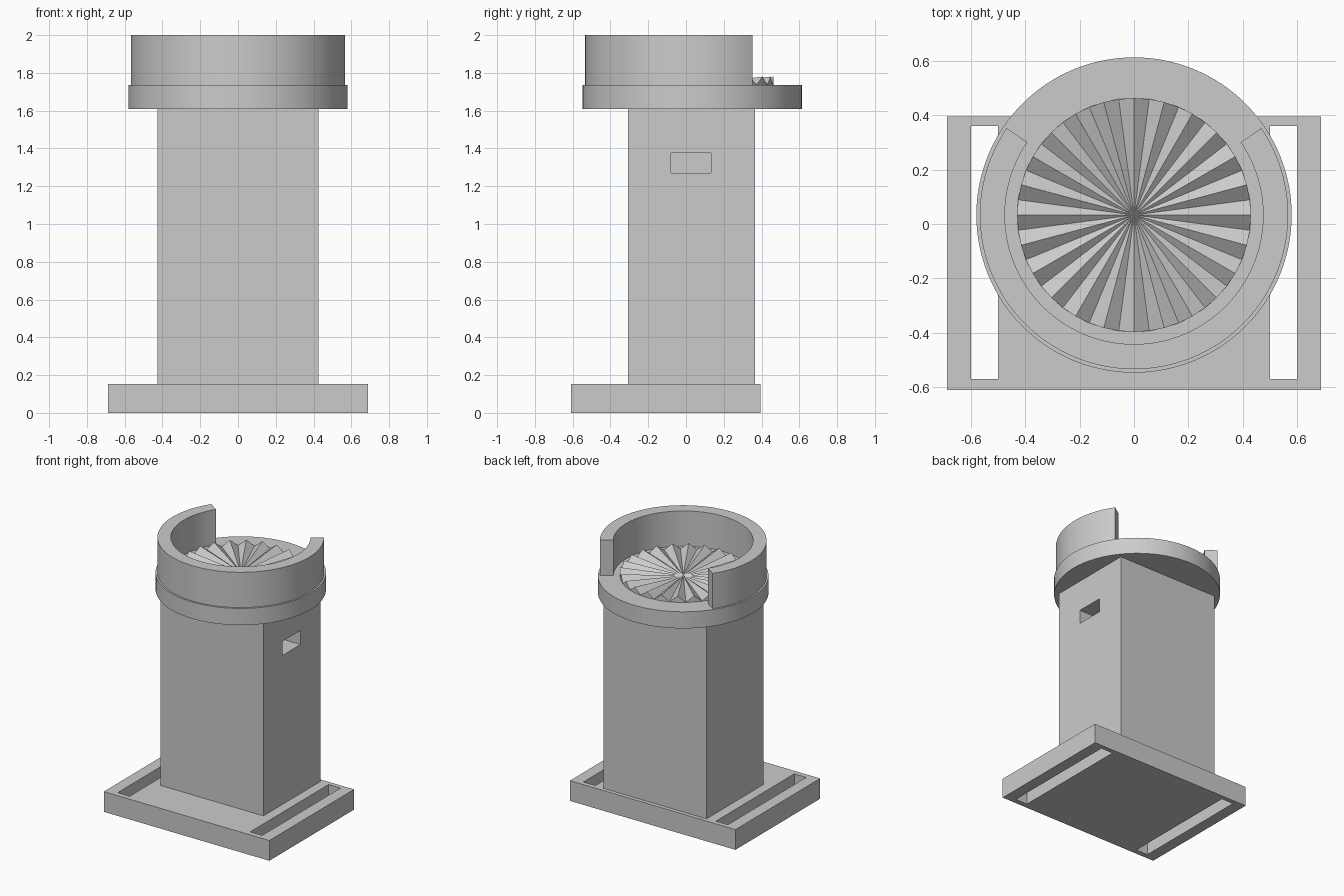
import bpy
import bmesh
from math import cos, sin, pi, radians

cube = bpy.data.objects.get("Cube")
if cube:
    bpy.data.objects.remove(cube, do_unlink=True)

# Single grey material
grey = bpy.data.materials.new("plain grey")
grey.use_nodes = True
GREY = (0.6, 0.6, 0.6, 1)
grey.diffuse_color = GREY
grey.node_tree.nodes["Principled BSDF"].inputs["Base Color"].default_value = GREY

CENTRE_Y = 0.033
DECK_Z = 1.735


def finish(name, bm, smooth=False):
    """Turn a bmesh into a named object."""
    bmesh.ops.recalc_face_normals(bm, faces=bm.faces)
    mesh = bpy.data.meshes.new(name)
    bm.to_mesh(mesh)
    bm.free()
    mesh.materials.append(grey)
    obj = bpy.data.objects.new(name, mesh)
    bpy.context.collection.objects.link(obj)
    bpy.ops.object.select_all(action="DESELECT")
    obj.select_set(True)
    bpy.context.view_layer.objects.active = obj
    if smooth:
        bpy.ops.object.shade_smooth_by_angle(angle=radians(30))
    return obj


def box(name, x, y, z):
    """Box from (low, high) pairs on each axis."""
    bm = bmesh.new()
    bmesh.ops.create_cube(bm, size=1)
    for v in bm.verts:
        v.co = [(lo + hi) / 2 + c * (hi - lo) for c, (lo, hi) in zip(v.co, (x, y, z))]
    return finish(name, bm)


def cut(target, cutter):
    """Subtract a cutter and throw it away."""
    cutter.hide_render = True
    mod = target.modifiers.new("cut", "BOOLEAN")
    mod.operation = "DIFFERENCE"
    mod.solver = "EXACT"
    mod.object = cutter
    bpy.context.view_layer.objects.active = target
    bpy.ops.object.modifier_apply(modifier=mod.name)
    bpy.data.objects.remove(cutter, do_unlink=True)


def polar(bm, radius, angle, z):
    return bm.verts.new((radius * cos(angle), CENTRE_Y + radius * sin(angle), z))


# Base plate with two long slots
base = box("base_plate", (-0.687, 0.687), (-0.61, 0.395), (0, 0.152))
for side in (-1, 1):
    slot_x = sorted((side * 0.5, side * 0.6))
    cut(base, box("slot_cutter", slot_x, (-0.57, 0.36), (-0.1, 0.3)))

# Column with a pocket in one side
column = box("column", (-0.427, 0.427), (-0.308, 0.366), (0.152, 1.61))
cut(column, box("pocket_cutter", (0.1, 0.6), (-0.08, 0.132), (1.27, 1.375)))

# Round deck
bm = bmesh.new()
bmesh.ops.create_cone(bm, cap_ends=True, segments=128, radius1=0.58, radius2=0.58, depth=0.125)
bmesh.ops.translate(bm, verts=bm.verts, vec=(0, CENTRE_Y, DECK_Z - 0.0625))
finish("round_deck", bm, smooth=True)

# Collar wall, open at the back
bm = bmesh.new()
STEPS = 96
start, end = radians(145.7), radians(394.3)
profile = [(0.475, DECK_Z), (0.567, DECK_Z), (0.567, 2), (0.475, 2)]
rings = []
for i in range(STEPS + 1):
    a = start + (end - start) * i / STEPS
    rings.append([polar(bm, r, a, z) for r, z in profile])
for p, q in zip(rings, rings[1:]):
    for k in range(4):
        n = (k + 1) % 4
        bm.faces.new((p[k], p[n], q[n], q[k]))
bm.faces.new(rings[0])
bm.faces.new(rings[-1])
finish("collar_wall", bm, smooth=True)

# Radial teeth rising from the hub to the rim
bm = bmesh.new()
TEETH = 24
low, ridge_in, ridge_out = DECK_Z + 0.002, DECK_Z + 0.008, DECK_Z + 0.045
hub_r, rim_r = 0.065, 0.43
inner, outer, foot = [], [], []
for i in range(2 * TEETH):
    a = pi * i / TEETH
    ridge = i % 2 == 0
    inner.append(polar(bm, hub_r, a, ridge_in if ridge else low))
    outer.append(polar(bm, rim_r, a, ridge_out if ridge else low))
    foot.append(polar(bm, rim_r, a, DECK_Z - 0.01))
hub = bm.verts.new((0, CENTRE_Y, DECK_Z + 0.005))
for i in range(2 * TEETH):
    j = (i + 1) % (2 * TEETH)
    bm.faces.new((inner[i], outer[i], outer[j], inner[j]))
    bm.faces.new((outer[i], foot[i], foot[j], outer[j]))
    bm.faces.new((hub, inner[i], inner[j]))
bm.faces.new(foot)
finish("radial_teeth", bm)
